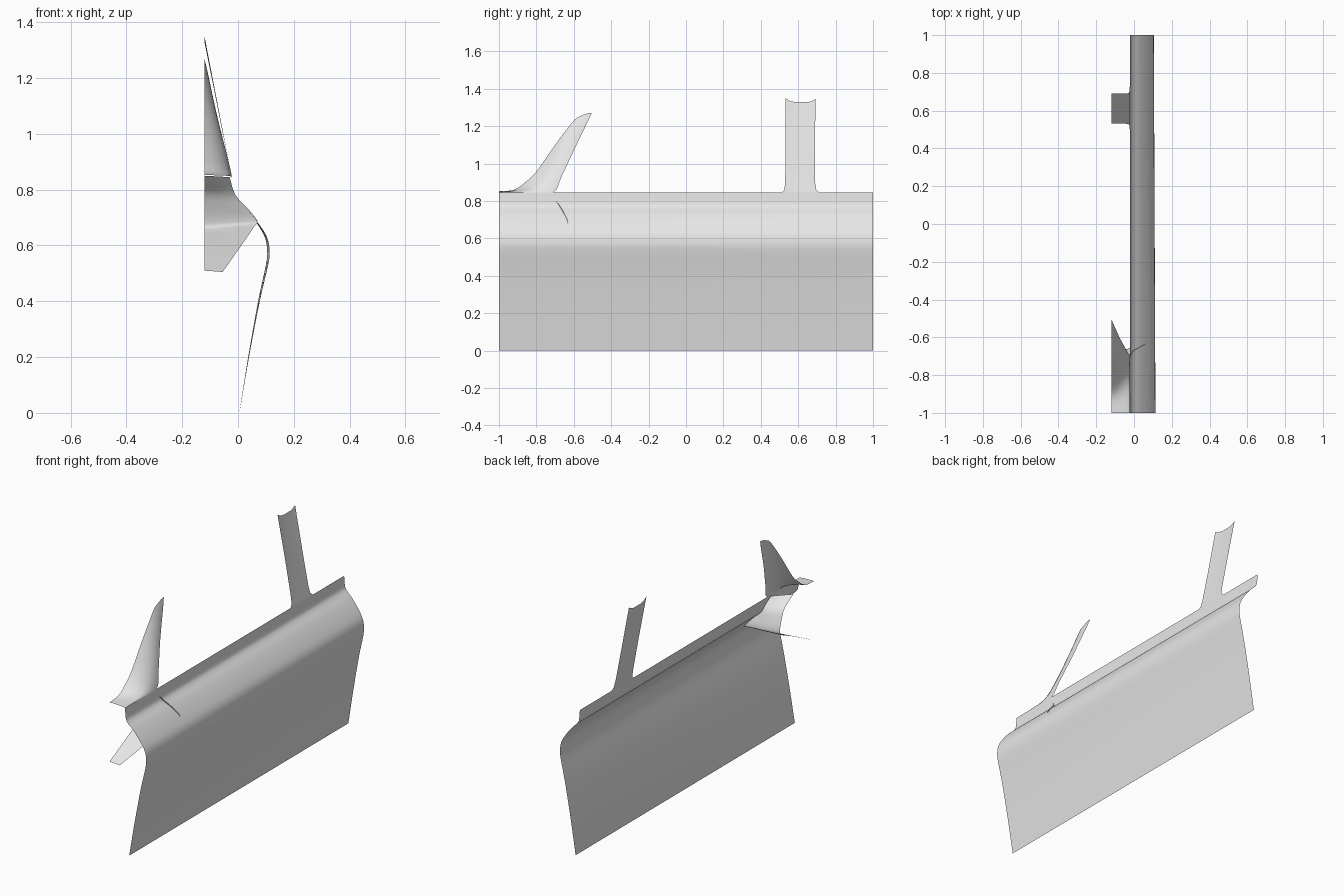
import bpy
import bmesh
from mathutils import Vector

cube = bpy.data.objects.get("Cube")
if cube:
    bpy.data.objects.remove(cube, do_unlink=True)

# One light grey paint for the whole sheet-metal side
paint = bpy.data.materials.new("light_grey")
paint.use_nodes = True
GREY = (0.8, 0.8, 0.8, 1)
paint.diffuse_color = GREY
paint.node_tree.nodes["Principled BSDF"].inputs["Base Color"].default_value = GREY


def smooth(points, steps):
    """Catmull-Rom curve through the points."""
    p = [Vector(q) for q in points]
    p = [2 * p[0] - p[1]] + p + [2 * p[-1] - p[-2]]
    out = []
    for a, b, c, d in zip(p, p[1:], p[2:], p[3:]):
        for i in range(steps):
            t = i / steps
            out.append(b + (c - a) * t / 2 + (2 * a - 5 * b + 4 * c - d) * t * t / 2
                       + (3 * b - a - 3 * c + d) * t ** 3 / 2)
    return out + [p[-2]]


def sheet(name, rows):
    """Smooth open surface through rows of points."""
    bm = bmesh.new()
    grid = [[bm.verts.new(v) for v in row] for row in rows]
    for lo, hi in zip(grid, grid[1:]):
        for i in range(len(lo) - 1):
            bm.faces.new((lo[i], lo[i + 1], hi[i + 1], hi[i]))
    mesh = bpy.data.meshes.new(name)
    bm.to_mesh(mesh)
    bm.free()
    mesh.materials.append(paint)
    mesh.shade_smooth()
    obj = bpy.data.objects.new(name, mesh)
    bpy.context.collection.objects.link(obj)
    return obj


# Door side panel: one profile (x, z) swept along y, fuller toward the front
profile = [(0.005, 0), (0.038, 0.2), (0.075, 0.4), (0.104, 0.53), (0.109, 0.58),
           (0.1, 0.63), (0.07, 0.68), (0.03, 0.73), (-0.006, 0.765),
           (-0.017, 0.79), (-0.022, 0.845)]
rows = []
for x, z in smooth(profile, 4):
    rows.append([(x - 0.04 * max(x, 0) * y, y, z) for y in (-1, -0.5, 0, 0.5, 1)])
sheet("side_panel", rows)

# Rear pillar: (height, front y, rear y), flared at the base, hollowed across
rows = []
for z, y0, y1 in [(0.842, 0.49, 0.74), (0.847, 0.515, 0.71), (0.862, 0.526, 0.696),
                  (0.9, 0.53, 0.69), (1.1, 0.533, 0.69), (1.35, 0.532, 0.692)]:
    up = (z - 0.842) / 0.508
    row = []
    for u, dip in [(0, 0), (0.15, 0.7), (0.35, 1), (0.75, 1), (0.88, 0.7), (1, 0.2)]:
        row.append((-0.022 - 0.098 * up, y0 + (y1 - y0) * u, z - 0.022 * dip * up))
    rows.append(row)
sheet("rear_pillar", rows)

# Front pillar and cowl: centre-side edge and window-side edge, bowed outward between
inner_edge = [(-0.12, -1, 0.852), (-0.12, -0.92, 0.86), (-0.12, -0.86, 0.9),
              (-0.12, -0.8, 0.957), (-0.12, -0.7, 1.1), (-0.12, -0.6, 1.23),
              (-0.12, -0.56, 1.255)]
window_edge = [(-0.022, -1, 0.845), (-0.022, -0.84, 0.845), (-0.022, -0.71, 0.845),
               (-0.04, -0.668, 0.925), (-0.077, -0.6, 1.07), (-0.108, -0.53, 1.215),
               (-0.12, -0.505, 1.27)]
rows = []
for f, r in zip(smooth(inner_edge, 3), smooth(window_edge, 3)):
    f.x = max(f.x, -0.12)
    bow = Vector((r.x, (f.y + r.y) / 2, max(f.z, r.z)))
    rows.append([f * (1 - t) ** 2 + bow * 2 * t * (1 - t) + r * t * t
                 for t in (i / 6 for i in range(7))])
sheet("front_pillar", rows)

# Inner brace: sloping floor that curls up and forward under the cowl
brace_inner = [(-0.12, -1, 0.51), (-0.12, -0.8, 0.61), (-0.12, -0.7, 0.655),
               (-0.12, -0.685, 0.68), (-0.12, -0.7, 0.74), (-0.12, -0.73, 0.8),
               (-0.12, -0.81, 0.85)]
brace_outer = [(-0.055, -1, 0.505), (0.012, -0.8, 0.6), (0.06, -0.655, 0.67),
               (0.07, -0.632, 0.688), (0.033, -0.652, 0.735), (-0.01, -0.68, 0.782),
               (-0.03, -0.73, 0.845)]
rows = []
for a, b in zip(smooth(brace_inner, 3), smooth(brace_outer, 3)):
    rows.append([a.lerp(b, i / 3) for i in range(4)])
sheet("inner_brace", rows)
